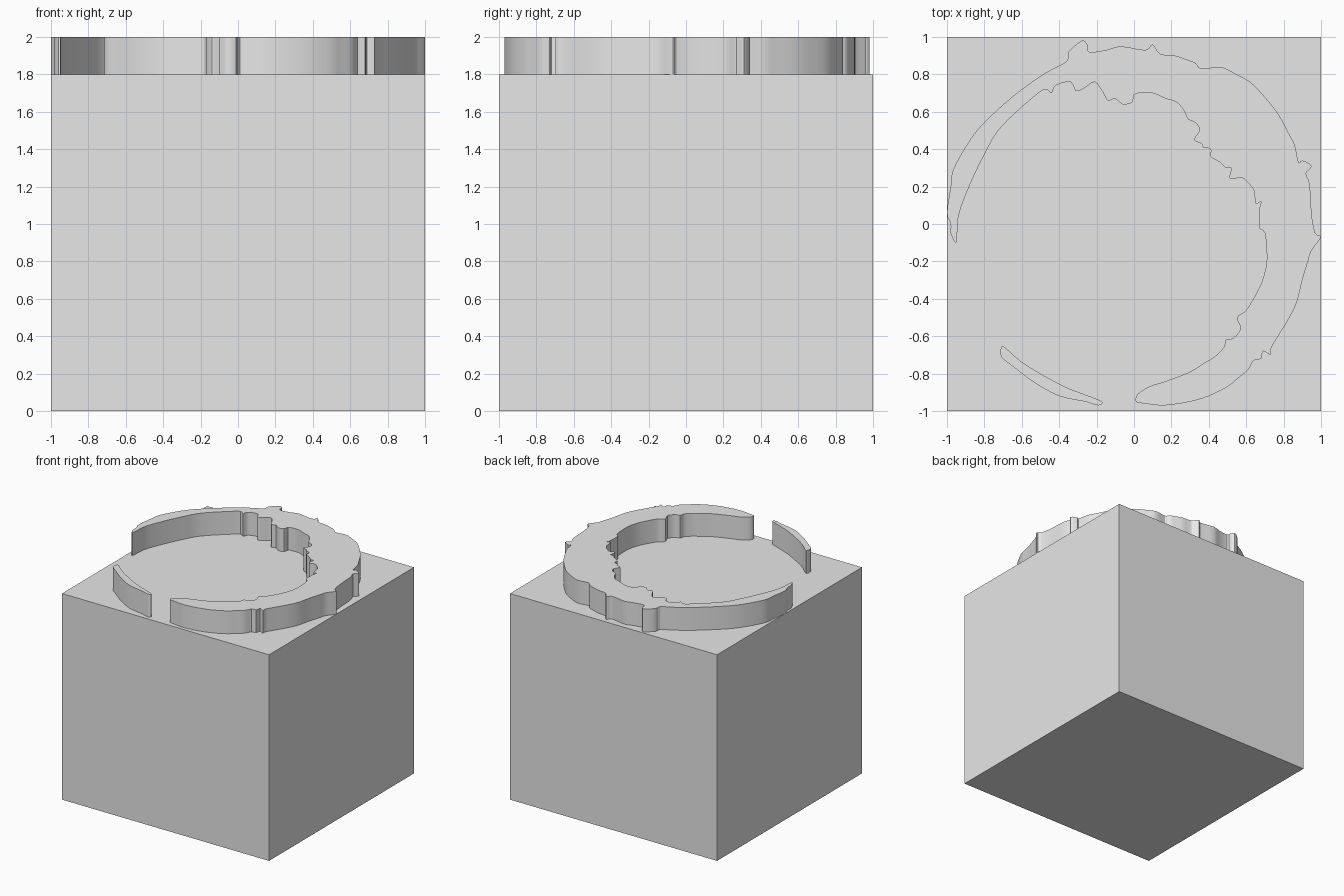
import bpy
import bmesh
from mathutils import Vector

BASE_TOP = 1.8
RING_HEIGHT = 0.2
SMOOTH_STEPS = 3

cube = bpy.data.objects.get("Cube")
if cube:
    bpy.data.objects.remove(cube, do_unlink=True)


def make_material(name, colour):
    material = bpy.data.materials.new(name)
    material.use_nodes = True
    material.diffuse_color = colour
    material.node_tree.nodes["Principled BSDF"].inputs["Base Color"].default_value = colour
    return material


def add_object(name, bm, material):
    mesh = bpy.data.meshes.new(name)
    bmesh.ops.recalc_face_normals(bm, faces=bm.faces)
    bm.to_mesh(mesh)
    bm.free()
    mesh.materials.append(material)
    obj = bpy.data.objects.new(name, mesh)
    bpy.context.collection.objects.link(obj)
    return obj


def smooth_outline(points):
    """Closed Catmull-Rom curve through points given in hundredths."""
    outline = []
    count = len(points)
    for i in range(count):
        a, b, c, d = (Vector(points[(i + k) % count]) / 100 for k in (-1, 0, 1, 2))
        for step in range(SMOOTH_STEPS):
            t = step / SMOOTH_STEPS
            p = b + (c - a) * t / 2
            p += (a - b * 2.5 + c * 2 - d / 2) * t ** 2
            p += (b * 3 - a - c * 3 + d) * t ** 3 / 2
            outline.append([max(-1, min(1, value)) for value in p])
    return outline


def extrude_outline(name, points, material):
    bm = bmesh.new()
    verts = [bm.verts.new((x, y, BASE_TOP)) for x, y in smooth_outline(points)]
    face = bm.faces.new(verts)
    result = bmesh.ops.extrude_face_region(bm, geom=[face], use_keep_orig=True)
    lifted = [g for g in result["geom"] if isinstance(g, bmesh.types.BMVert)]
    bmesh.ops.translate(bm, verts=lifted, vec=(0, 0, RING_HEIGHT))
    obj = add_object(name, bm, material)
    bpy.ops.object.select_all(action="DESELECT")
    obj.select_set(True)
    bpy.context.view_layer.objects.active = obj
    bpy.ops.object.shade_smooth_by_angle()
    return obj


grey = make_material("light grey", (0.8, 0.8, 0.8, 1))

# Solid block underneath
block = bmesh.new()
bmesh.ops.create_cube(block, size=2)
for vert in block.verts:
    vert.co.z = BASE_TOP if vert.co.z > 0 else 0
add_object("base_block", block, grey)

# Ragged outer edge of the open ring, from the left tip round to the front end
outer_edge = [
    (-95, -10), (-98, -5), (-98, 0), (-100, 6), (-98, 20), (-97, 28), (-92, 38),
    (-84, 50), (-72, 62), (-60, 72), (-47, 81), (-36, 87), (-35, 92), (-28, 98),
    (-25, 96), (-24, 92), (-15, 93), (-7, 95), (6, 93), (10, 96), (14, 91),
    (22, 90), (28, 88), (33, 86), (36, 83), (46, 84), (53, 81), (62, 76),
    (69, 69), (77, 59), (83, 48), (86, 42), (88, 33), (90, 34), (95, 31),
    (92, 27), (94, 21), (95, 5), (97, -5), (100, -7), (95, -14), (93, -20),
    (90, -30), (87, -42), (82, -52), (77, -60), (73, -67), (73, -70), (69, -68),
    (68, -72), (64, -73), (61, -78), (55, -83), (50, -87), (40, -92), (30, -95),
    (16, -97), (6, -96), (1, -95),
]

# Ragged inner edge, from the front end back to the left tip
inner_edge = [
    (2, -91), (8, -87), (17, -84), (30, -79), (38, -74), (43, -71), (48, -66),
    (49, -62), (53, -61), (57, -56), (55, -50), (59, -47), (62, -43), (66, -36),
    (69, -29), (71, -19), (70, -5), (67, -2), (67, 8), (68, 12), (65, 11),
    (64, 18), (60, 23), (57, 25), (53, 24), (51, 25), (52, 30), (49, 30),
    (46, 33), (41, 36), (41, 40), (37, 41), (36, 43), (32, 45), (35, 50),
    (33, 54), (29, 56), (27, 60), (23, 65), (17, 67), (10, 70), (3, 70),
    (0, 69), (-1, 65), (-6, 64), (-10, 67), (-14, 66), (-17, 71), (-21, 76),
    (-26, 73), (-31, 71), (-34, 76), (-42, 74), (-44, 70), (-48, 72), (-56, 66),
    (-67, 56), (-74, 48), (-79, 39), (-85, 27), (-91, 13), (-94, 3),
]
extrude_outline("broken_ring", outer_edge + inner_edge, grey)

# Detached sliver that continues the ring at the front
sliver = [
    (-71, -71), (-71, -66), (-69, -66), (-61, -73), (-50, -80), (-37, -87),
    (-24, -92), (-17, -95), (-19, -97), (-26, -95), (-40, -92), (-53, -85), (-65, -76),
]
extrude_outline("ring_sliver", sliver, grey)
